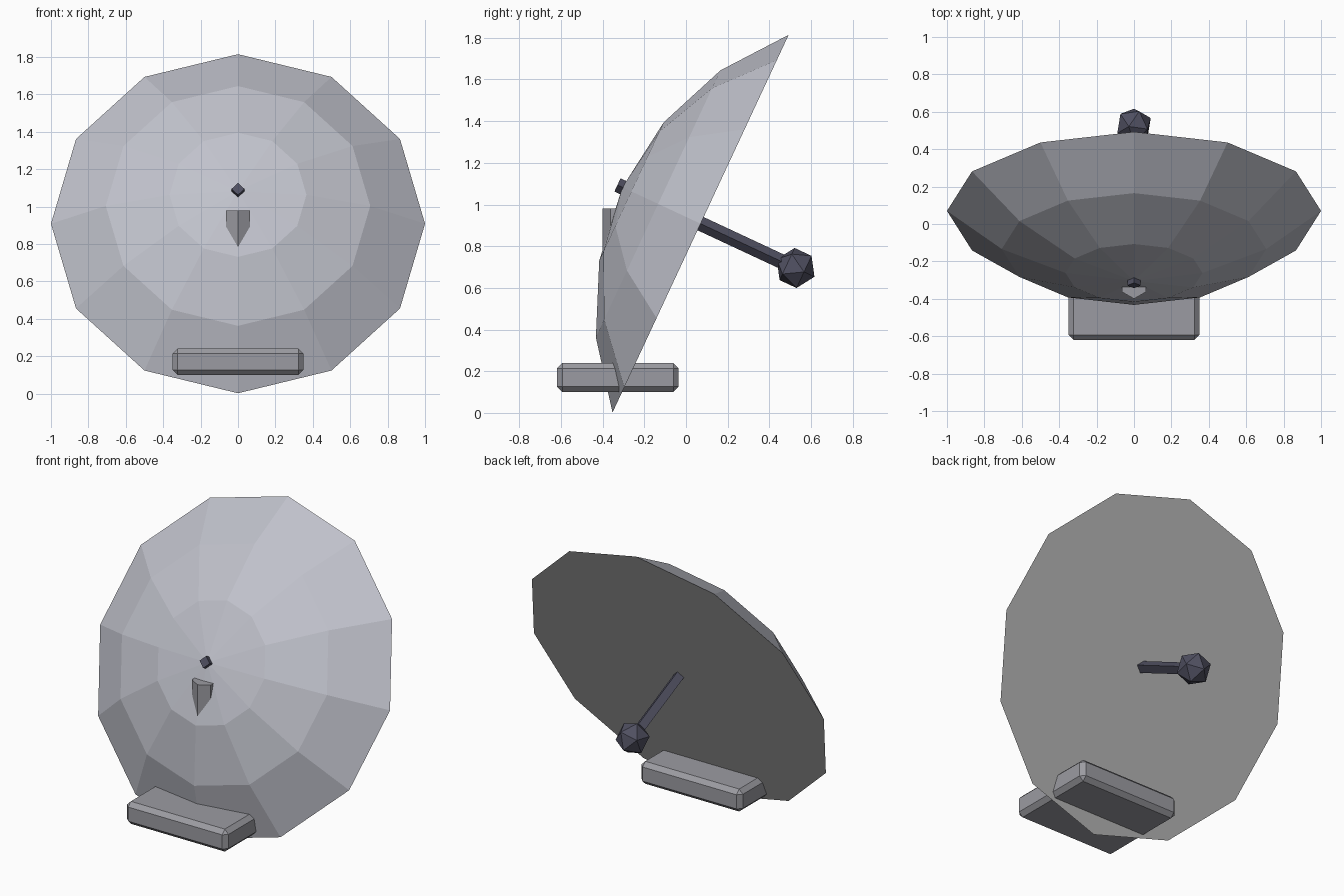
import bpy, bmesh
from math import radians, sin, cos, pi
from mathutils import Matrix, Vector

if "Cube" in bpy.data.objects:
    bpy.data.objects.remove(bpy.data.objects["Cube"])

# dish frame: local +z is the aiming axis, origin at the rim centre
FRAME = Matrix.Translation((0, 0.07, 0.908)) @ Matrix.Rotation(radians(-115), 4, 'X')


def material(name, rgb):
    m = bpy.data.materials.new(name)
    m.diffuse_color = (*rgb, 1)
    m.use_nodes = True
    m.node_tree.nodes["Principled BSDF"].inputs["Base Color"].default_value = m.diffuse_color
    return m


def add(name, bm, mats, matrix=None):
    bmesh.ops.recalc_face_normals(bm, faces=bm.faces)
    if matrix:
        bm.transform(matrix)
    me = bpy.data.meshes.new(name)
    bm.to_mesh(me)
    bm.free()
    for m in mats:
        me.materials.append(m)
    ob = bpy.data.objects.new(name, me)
    bpy.context.collection.objects.link(ob)
    return ob


def prism(sides, radius, z0, z1):
    bm = bmesh.new()
    bmesh.ops.create_cone(bm, cap_ends=True, segments=sides, radius1=radius, radius2=radius,
                          depth=z1 - z0, matrix=Matrix.Translation((0, 0, (z0 + z1) / 2)))
    return bm


shell = material("shell_grey", (0.53, 0.54, 0.60))
lid = material("face_grey", (0.5, 0.5, 0.5))
steel = material("base_grey", (0.33, 0.33, 0.36))
dark = material("feed_dark", (0.08, 0.08, 0.12))

# dish: 45 degree spherical cap in 15 degree rings, closed by a flat face
bm = bmesh.new()
R, N = 2 ** 0.5, 12
rings = []
for deg in (45, 30, 15):
    r, z = R * sin(radians(deg)), 1 - R * cos(radians(deg))
    rings.append([bm.verts.new((r * cos(2 * pi * i / N), r * sin(2 * pi * i / N), z)) for i in range(N)])
apex = bm.verts.new((0, 0, 1 - R))
for i in range(N):
    j = (i + 1) % N
    for a, b in zip(rings, rings[1:]):
        bm.faces.new((a[i], a[j], b[j], b[i]))
    bm.faces.new((rings[-1][i], rings[-1][j], apex))
bm.faces.new(rings[0]).material_index = 1
add("dish", bm, [shell, lid], FRAME)

# feed rod through the dish, with faceted receiver on its tip
add("feed_rod", prism(4, 0.035, -0.44, 0.5), [dark], FRAME)
bm = bmesh.new()
bmesh.ops.create_icosphere(bm, subdivisions=1, radius=0.1, matrix=Matrix.Translation((0, 0, 0.503)))
add("feed_receiver", bm, [dark], FRAME)

# hexagonal post, corner facing forward
add("support_post", prism(6, 0.075, 0.17, 0.98), [steel], Matrix.Translation((0, -0.325, 0)))

# chamfered base block
bm = bmesh.new()
bmesh.ops.create_cube(bm, size=1)
bm.transform(Matrix.Translation((0, -0.327, 0.17)) @ Matrix.Diagonal((0.70, 0.584, 0.14, 1)))
bmesh.ops.bevel(bm, geom=bm.edges[:], offset=0.026, segments=1, affect='EDGES')
add("base_block", bm, [steel])
